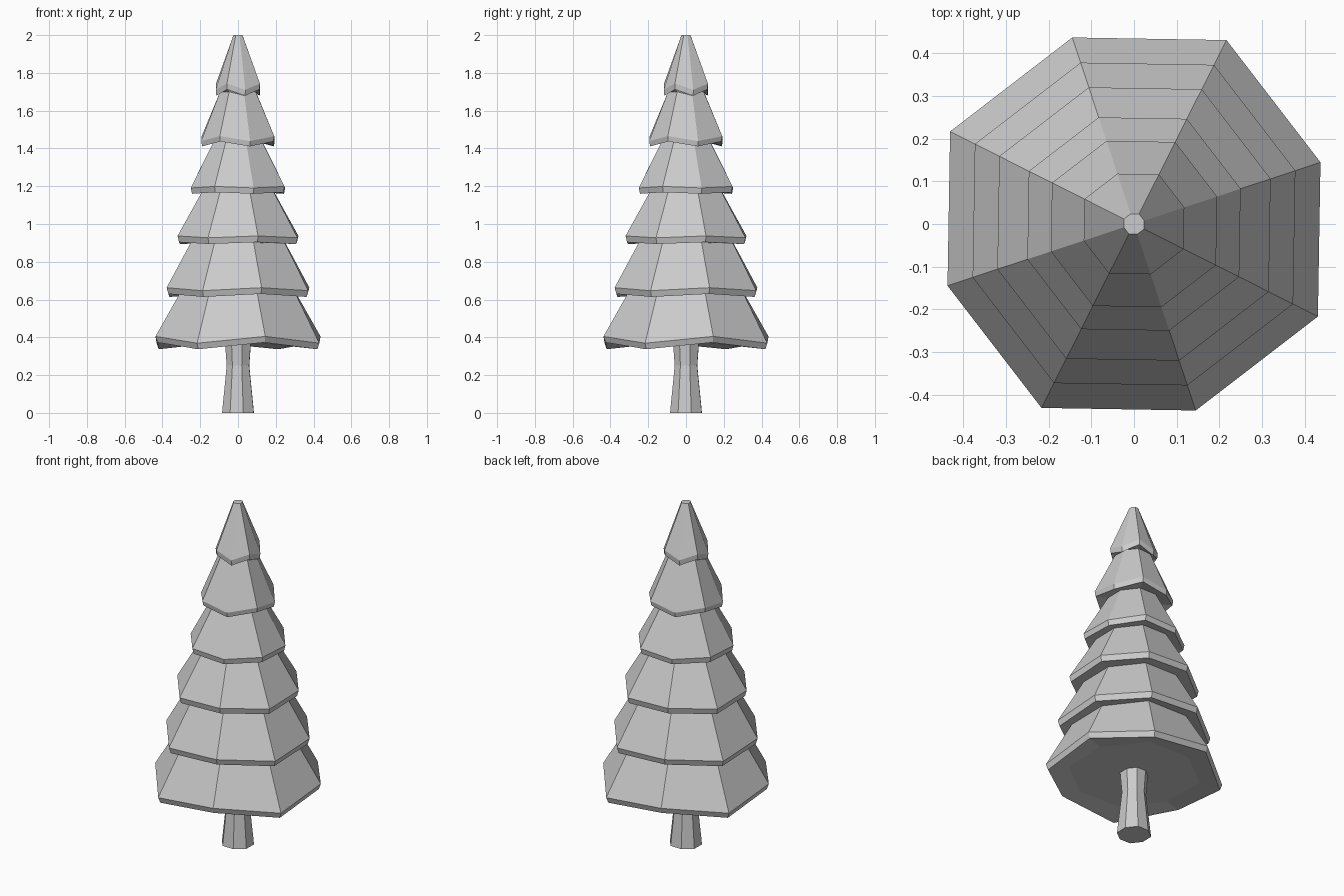
import bpy, bmesh
from math import radians, cos, sin

if "Cube" in bpy.data.objects:
    bpy.data.objects.remove(bpy.data.objects["Cube"])

SIDES = 8
TURN = radians(18.3)


def loft(name, rings):
    """Capped eight-sided loft; each ring is (radius, z, alternating z offset)."""
    bm = bmesh.new()
    loops = []
    for radius, z, wave in rings:
        loop = []
        for i in range(SIDES):
            a = TURN + i * radians(360 / SIDES)
            odd = i % 2
            r = radius * (1.048 if odd else 1.0)
            loop.append(bm.verts.new((r * cos(a), r * sin(a),
                                      z + (-wave if odd else wave))))
        loops.append(loop)
    for low, high in zip(loops, loops[1:]):
        for i in range(SIDES):
            j = (i + 1) % SIDES
            bm.faces.new((low[i], low[j], high[j], high[i]))
    bm.faces.new(loops[0][::-1])
    bm.faces.new(loops[-1])
    bmesh.ops.recalc_face_normals(bm, faces=bm.faces)
    mesh = bpy.data.meshes.new(name)
    bm.to_mesh(mesh)
    bm.free()
    obj = bpy.data.objects.new(name, mesh)
    bpy.context.collection.objects.link(obj)
    return obj


# Trunk, waisted in the middle
loft("trunk", [(0.089, 0.0, 0), (0.063, 0.25, 0), (0.073, 0.38, 0)])

# Branch tiers: rim radius, crease z, lip bottom z, rim wave, top radius, top z
tiers = [
    (0.460, 0.387, 0.355, 0.018, 0.325, 0.632),
    (0.398, 0.655, 0.622, 0.008, 0.263, 0.902),
    (0.337, 0.932, 0.899, 0.005, 0.200, 1.172),
    (0.263, 1.195, 1.164, -0.004, 0.136, 1.436),
    (0.205, 1.452, 1.424, -0.013, 0.100, 1.700),
    (0.124, 1.727, 1.696, -0.017, 0.025, 2.000),
]
rings = [(0.34, 0.372, 0)]
for rim, crease, lip, wave, top_r, top_z in tiers:
    rings += [(rim * 0.975, lip, wave), (rim, crease, wave),
              (top_r, top_z, 0)]
loft("foliage", rings)
